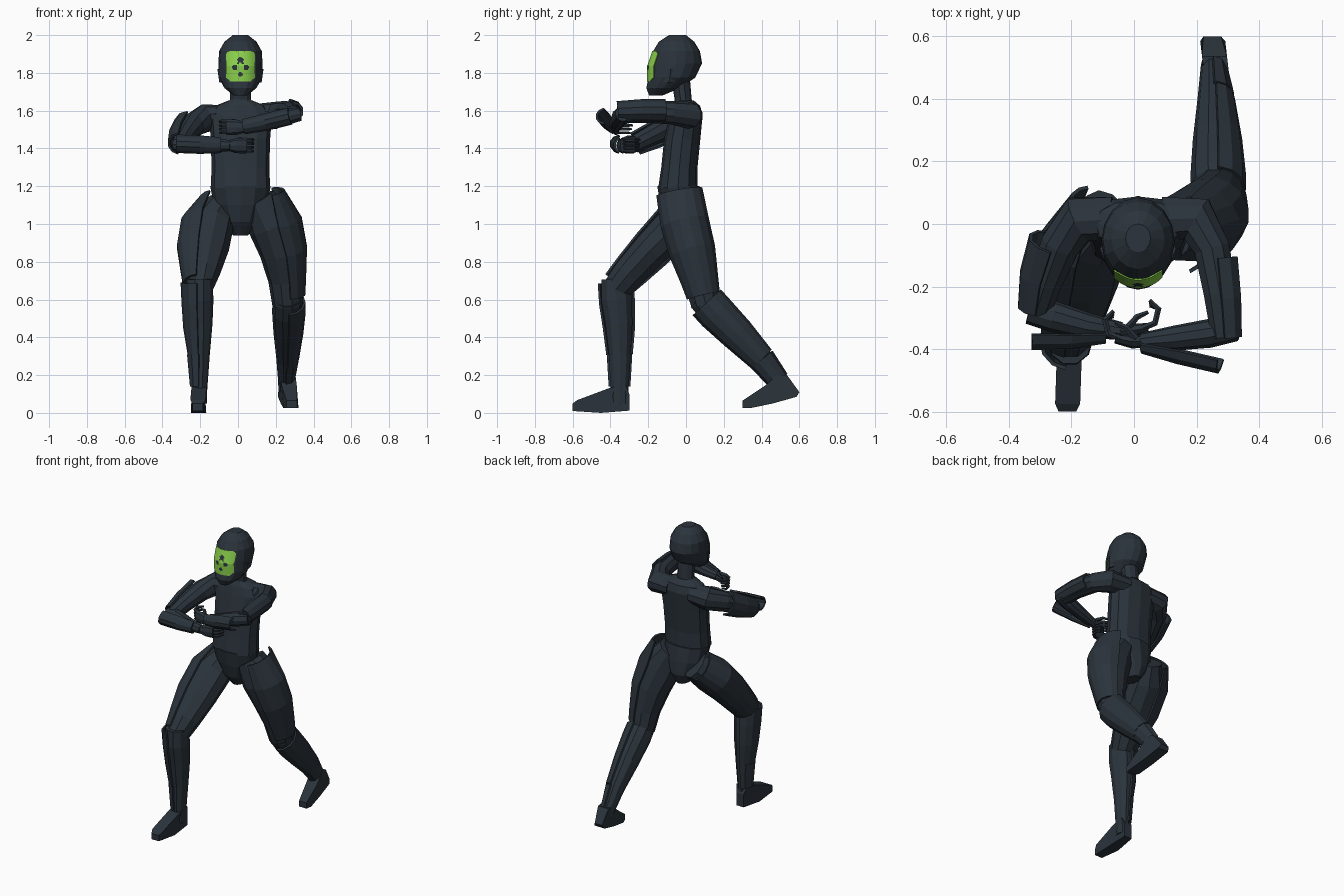
import bpy, bmesh, math
from mathutils import Vector as V


def colour(name, rgb):
    m = bpy.data.materials.new(name)
    m.diffuse_color = (*rgb, 1)
    return m


SLATE = colour("dark slate", (0.024, 0.034, 0.045))
GREEN = colour("lime green", (0.25, 0.62, 0.07))
X, FRONT, UP = V((1, 0, 0)), V((0, -1, 0)), V((0, 0, 1))


def finish(name, bm, mats=(SLATE,), thick=0, offset=0):
    bmesh.ops.recalc_face_normals(bm, faces=bm.faces)
    me = bpy.data.meshes.new(name)
    bm.to_mesh(me)
    bm.free()
    ob = bpy.data.objects.new(name, me)
    bpy.context.collection.objects.link(ob)
    for m in mats:
        me.materials.append(m)
    if thick:
        mod = ob.modifiers.new("thickness", 'SOLIDIFY')
        mod.thickness, mod.offset = thick, offset
    return ob


def loft(name, rings, ref, n=10, arc=0, level=False, power=1):
    """Rings (x, y, z, a, b): a is the half size along ref, b across it.
    With arc > 0 only a curved plate facing ref is made; power < 1 squares the section."""
    bm = bmesh.new()
    c = [V(r[:3]) for r in rings]
    bulge = lambda k: math.copysign(abs(k) ** power, k) if abs(k) > 1e-6 else 0
    loops = []
    for i, r in enumerate(rings):
        t = UP if level else (c[min(i + 1, len(c) - 1)] - c[max(i - 1, 0)]).normalized()
        u = (ref - t * ref.dot(t)).normalized()
        w = t.cross(u)
        if arc:
            angles = [math.radians(arc * (2 * k / (n - 1) - 1)) for k in range(n)]
        else:
            angles = [2 * math.pi * k / n for k in range(n)]
        loops.append([bm.verts.new(c[i] + u * r[3] * bulge(math.cos(q))
                                   + w * r[4] * bulge(math.sin(q))) for q in angles])
    for p, q in zip(loops, loops[1:]):
        for k in range(n - 1 if arc else n):
            j = (k + 1) % n
            bm.faces.new((p[k], p[j], q[j], q[k]))
    if not arc:
        bm.faces.new(loops[0])
        bm.faces.new(loops[-1])
    return finish(name, bm, thick=0.012 if arc else 0)


def foot(name, profile, x_toe, x_heel, half):
    """Side profile (y, z) widened along x, drifting from toe to heel, narrow at the ends."""
    bm = bmesh.new()
    y0, y1 = profile[0][0], max(p[0] for p in profile)
    sides = []
    for s in (-1, 1):
        row = []
        for y, z in profile:
            f = (y - y0) / (y1 - y0)
            w = half * (.7 if f < .02 or f > .98 else 1)
            row.append(bm.verts.new((x_toe + (x_heel - x_toe) * f + s * w, y, z)))
        sides.append(row)
        bm.faces.new(row)
    m = len(profile)
    for k in range(m):
        j = (k + 1) % m
        bm.faces.new((sides[0][k], sides[0][j], sides[1][j], sides[1][k]))
    return finish(name, bm)


# Head and neck
loft("head", [(.013, -.16, 1.68, .035, .035), (.013, -.12, 1.72, .09, .085),
              (.013, -.075, 1.775, .124, .115), (.013, -.055, 1.85, .14, .117),
              (.013, -.05, 1.915, .124, .113), (.013, -.05, 1.965, .094, .085),
              (.013, -.045, 2.0, .045, .04)], FRONT, 16, level=True)
loft("neck", [(.013, -.01, 1.60, .065, .09), (.013, -.015, 1.66, .045, .058),
              (.013, -.03, 1.78, .05, .06)], FRONT, 10, level=True)
for s in (-1, 1):
    loft("ear_guard", [(.013 + s * .10, -.09, 1.75, .03, .012),
                       (.013 + s * .108, -.08, 1.82, .035, .014)], FRONT, 4, level=True)

# Visor: green grid following the helmet front, dark dots chosen by cell
bm = bmesh.new()
NX, NZ, HX = 24, 26, .076
grid = []
for j in range(NZ + 1):
    row = []
    for i in range(NX + 1):
        q = 2 * i / NX - 1
        y = -.058 - .146 * math.sqrt(1 - (q * HX / .119) ** 2) + .027 * max(0, j / NZ - .5) * 2
        row.append(bm.verts.new((.013 + HX * q, y, 1.755 + .16 * j / NZ)))
    grid.append(row)
dots = ((0, 1.868, .016), (-.03, 1.83, .0135), (.03, 1.83, .0135),
        (0, 1.793, .011), (-.012, 1.851, .006), (.012, 1.851, .006))
for j in range(NZ):
    for i in range(NX):
        if min(i, NX - 1 - i) + min(j, NZ - 1 - j) < (2 if j > 13 else 3):
            continue
        f = bm.faces.new((grid[j][i], grid[j][i + 1], grid[j + 1][i + 1], grid[j + 1][i]))
        m = f.calc_center_median()
        f.material_index = int(any(math.hypot(m.x - .013 - a, m.z - b) < r for a, b, r in dots))
bmesh.ops.delete(bm, geom=[v for v in bm.verts if not v.link_faces], context='VERTS')
finish("visor", bm, (GREEN, SLATE), .004)

# Torso and pelvis
loft("torso", [(.013, -.01, 1.655, .05, .06), (.013, 0, 1.625, .075, .135),
               (.013, 0, 1.575, .088, .168), (.013, -.02, 1.45, .096, .157),
               (.013, -.035, 1.3, .096, .153), (.013, -.043, 1.19, .104, .157)],
     FRONT, 12, level=True, power=.87)
loft("pelvis", [(.013, -.04, 1.2, .112, .16), (.013, -.025, 1.1, .11, .14),
                (.013, -.01, 1.01, .10, .095), (.013, 0, .94, .06, .04)],
     FRONT, 12, level=True)

# Front leg
loft("front_thigh", [(-.09, .03, 1.09, .08, .10), (-.145, -.05, 1.0, .125, .11),
                     (-.18, -.18, .87, .132, .10), (-.195, -.30, .74, .10, .09),
                     (-.205, -.37, .655, .072, .078)], X)
loft("front_thigh_plate", [(-.135, .05, 1.10, .072, .10), (-.162, -.06, 1.0, .136, .116),
                           (-.182, -.18, .87, .138, .11), (-.198, -.29, .755, .103, .095),
                           (-.207, -.365, .675, .08, .082)], -X, 8, 80)
loft("front_shin", [(-.205, -.375, .71, .07, .075), (-.205, -.368, .6, .075, .085),
                    (-.205, -.355, .47, .07, .075), (-.2, -.35, .3, .05, .06),
                    (-.2, -.352, .12, .037, .05), (-.2, -.352, .05, .036, .048)], X)
loft("front_shin_plate", [(-.21, -.372, .69, .088, .09), (-.21, -.365, .58, .083, .09),
                          (-.207, -.355, .45, .077, .08), (-.205, -.352, .31, .056, .065)],
     -X, 7, 85)
loft("front_ankle_plate", [(-.207, -.352, .31, .06, .062), (-.207, -.352, .14, .044, .052)],
     -X, 6, 90)
foot("front_foot", ((-.6, .01), (-.6, .05), (-.575, .068), (-.41, .13), (-.32, .15),
                    (-.3, .1), (-.3, .012), (-.45, 0)), -.213, -.203, .04)

# Back leg
loft("back_thigh", [(.11, -.02, 1.13, .09, .10), (.19, -.005, 1.0, .14, .12),
                    (.235, .035, .85, .12, .115), (.257, .075, .7, .096, .092),
                    (.262, .105, .57, .08, .08)], X)
loft("back_thigh_plate", [(.165, -.035, 1.17, .076, .12), (.19, -.005, 1.0, .148, .126),
                          (.235, .035, .85, .13, .12), (.257, .073, .7, .1, .096),
                          (.262, .092, .62, .09, .085)], X, 8, 80)
loft("back_shin", [(.262, .08, .615, .075, .08), (.262, .15, .54, .082, .088),
                   (.26, .27, .42, .072, .08), (.257, .40, .285, .054, .062),
                   (.252, .49, .17, .04, .05), (.25, .51, .12, .036, .045)], X)
loft("back_shin_plate", [(.262, .11, .585, .09, .096), (.262, .16, .53, .09, .096),
                         (.26, .27, .42, .08, .087), (.257, .40, .285, .06, .068)],
     X, 7, 85)
loft("back_ankle_plate", [(.257, .40, .285, .06, .068), (.252, .49, .17, .043, .054)],
     X, 6, 90)
foot("back_foot", ((.3, .025), (.3, .065), (.42, .145), (.48, .2), (.535, .2), (.6, .11),
                   (.585, .085), (.46, .05), (.34, .025)), .285, .25, .04)

# Low arm (negative x)
loft("low_upper_arm", [(-.07, .015, 1.57, .06, .075), (-.175, .015, 1.56, .075, .078),
                       (-.235, -.065, 1.525, .066, .066), (-.28, -.18, 1.47, .056, .055),
                       (-.31, -.275, 1.422, .048, .048)], UP)
loft("low_upper_arm_plate", [(-.26, -.06, 1.525, .075, .075), (-.295, -.17, 1.47, .068, .068),
                             (-.31, -.27, 1.425, .058, .058)], -X, 6, 85)
loft("low_forearm", [(-.335, -.275, 1.422, .045, .04), (-.26, -.295, 1.42, .05, .05),
                     (-.15, -.325, 1.417, .042, .042), (-.04, -.342, 1.415, .028, .03)], FRONT)
loft("low_forearm_plate", [(-.325, -.335, 1.425, .065, .045), (-.2, -.34, 1.42, .055, .045),
                           (-.09, -.343, 1.417, .035, .038)], FRONT, 6, 75)

# High arm (positive x)
loft("high_upper_arm", [(.09, .015, 1.575, .06, .075), (.2, .015, 1.575, .072, .078),
                        (.25, -.08, 1.59, .062, .06), (.275, -.22, 1.592, .056, .055),
                        (.29, -.36, 1.58, .048, .045)], UP)
loft("high_upper_arm_plate", [(.262, -.11, 1.60, .067, .055), (.275, -.24, 1.60, .065, .055),
                              (.285, -.365, 1.595, .057, .05)], X, 6, 85)
loft("high_forearm", [(.325, -.335, 1.585, .04, .042), (.24, -.35, 1.565, .046, .048),
                      (.13, -.365, 1.538, .04, .04), (.025, -.376, 1.514, .028, .03)], FRONT)
loft("high_forearm_plate", [(.28, -.42, 1.572, .055, .042), (.15, -.39, 1.54, .055, .042),
                            (.03, -.375, 1.515, .035, .036)], FRONT, 6, 75)

# Hands with curled fingers
for name, s, wx, wy, wz in (("low", 1, -.05, -.342, 1.415), ("high", -1, .035, -.376, 1.512)):
    loft(name + "_palm", [(wx, wy, wz, .02, .028), (wx + s * .04, wy, wz, .022, .04),
                          (wx + s * .095, wy + .01, wz, .016, .042)], FRONT, 8)
    for k in range(4):
        z = wz + .03 - .02 * k
        r = .0105 - .0008 * k
        loft(name + "_finger", [(wx + s * .075, wy + .008, z, r, r),
                                (wx + s * .117, wy + .025, z, r, r),
                                (wx + s * .128, wy + .07, z, r, r),
                                (wx + s * .10, wy + .098 - .006 * k, z, r * .6, r * .6)], UP, 5)
    loft(name + "_thumb", [(wx + s * .03, wy + .01, wz + .025, .012, .012),
                           (wx + s * .06, wy + .045, wz + .035, .01, .01),
                           (wx + s * .095, wy + .06, wz + .03, .006, .006)], UP, 5)
